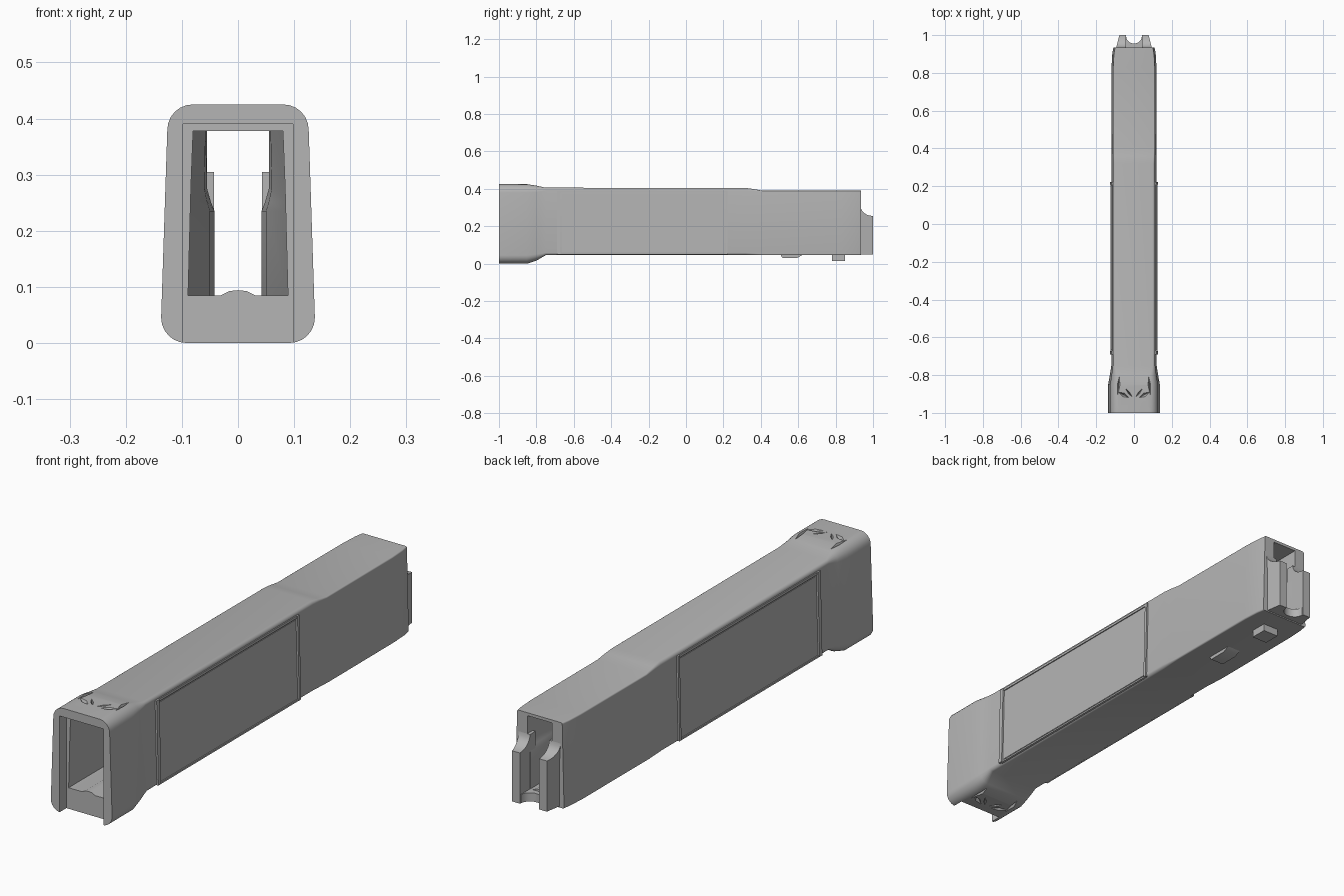
import bpy, bmesh, math

cube = bpy.data.objects.get("Cube")
if cube:
    bpy.data.objects.remove(cube, do_unlink=True)

grey = bpy.data.materials.new("plain grey")
grey.use_nodes = True
colour = (0.46, 0.46, 0.46, 1)
grey.diffuse_color = colour
grey.node_tree.nodes["Principled BSDF"].inputs["Base Color"].default_value = colour


def loft(name, rings):
    """Closed solid through rings with equal point counts."""
    bm = bmesh.new()
    loops = [[bm.verts.new(p) for p in ring] for ring in rings]
    n = len(loops[0])
    for a, b in zip(loops, loops[1:]):
        for i in range(n):
            j = (i + 1) % n
            bm.faces.new((a[i], a[j], b[j], b[i]))
    bm.faces.new(loops[0])
    bm.faces.new(loops[-1])
    bmesh.ops.recalc_face_normals(bm, faces=bm.faces)
    mesh = bpy.data.meshes.new(name)
    bm.to_mesh(mesh)
    bm.free()
    mesh.materials.append(grey)
    ob = bpy.data.objects.new(name, mesh)
    bpy.context.collection.objects.link(ob)
    return ob


def box(name, x0, x1, y0, y1, z0, z1):
    return loft(name, [[(x0, y, z0), (x1, y, z0), (x1, y, z1), (x0, y, z1)] for y in (y0, y1)])


def cut(target, cutter):
    bpy.context.view_layer.objects.active = target
    mod = target.modifiers.new("cut", 'BOOLEAN')
    mod.operation = 'DIFFERENCE'
    mod.solver = 'EXACT'
    mod.object = cutter
    bpy.ops.object.modifier_apply(modifier=mod.name)
    bpy.data.objects.remove(cutter, do_unlink=True)


def section(y, top, bottom, z0, z1, r):
    """Tapered rectangle with rounded corners."""
    pts = []
    corners = ((bottom, z0, 1, -1), (top, z1, 1, 1), (top, z1, -1, 1), (bottom, z0, -1, -1))
    for k, (w, z, sx, sz) in enumerate(corners):
        for i in range(7):
            a = math.radians(90 * (k - 1) + 15 * i)
            pts.append((sx * (w - r) + r * math.cos(a), y, z - sz * r + r * math.sin(a)))
    return pts


# Main shell: flared mouth, long body, stepped top, tapered rear
body = loft("main_shell", [section(*s) for s in (
    (-1.0, .126, .137, 0, .425, .045),
    (-.85, .126, .137, 0, .425, .045),
    (-.80, .119, .128, .016, .417, .035),
    (-.75, .112, .120, .045, .406, .014),
    (.32, .112, .120, .045, .405, .014),
    (.36, .112, .120, .045, .399, .010),
    (.41, .112, .120, .045, .39, .006),
    (.83, .111, .119, .045, .39, .006),
    (.90, .107, .115, .045, .39, .006),
    (.935, .101, .109, .045, .39, .006))])


# Hollow channel with a ridged floor, narrowing towards the rear
def channel(y, low, mid, high, top):
    half = [(.015, .0925), (.03, .085), (low, .085), (mid, .235),
            ((mid + high) / 2, .252), (high, .275), (top, .378)]
    return ([(0, y, .094)] + [(x, y, z) for x, z in half]
            + [(-x, y, z) for x, z in reversed(half)])


cut(body, loft("channel_cutter", [
    channel(-1.1, .089, .085, .084, .08), channel(.4, .089, .085, .084, .08),
    channel(.7, .05, .05, .06, .058), channel(.85, .042, .042, .055, .055),
    channel(1.1, .042, .042, .055, .055)]))
cut(body, box("mouth_slot_cutter", -.098, .098, -1.1, -.955, -.1, .39))


# Faceted blade cuts in the top and bottom of the mouth
def blade(start, end, width, z, depth):
    (x0, y0), (x1, y1) = start, end
    length = math.hypot(x1 - x0, y1 - y0)
    nx, ny = -(y1 - y0) / length * width, (x1 - x0) / length * width
    mx, my = x0 + .45 * (x1 - x0), y0 + .45 * (y1 - y0)
    rim = [(x0, y0), (mx + nx, my + ny), (x1, y1), (mx - nx, my - ny)]
    tip = [(mx + (x - mx) * .02, my + (y - my) * .02, z - depth) for x, y in rim]
    lift = math.copysign(.004, depth)
    return loft("blade_cutter", [[(x, y, z + lift) for x, y in rim], tip])


for z, depth in ((.425, .018), (0, -.018)):
    for s in (-1, 1):
        cut(body, blade((s * .006, -.92), (s * .05, -.865), .006, z, depth))
        cut(body, blade((s * .022, -.922), (s * .092, -.885), .012, z, depth))
        cut(body, blade((s * .088, -.92), (s * .074, -.77), .009, z, depth))


# Side panels with raised frames, following the slope of the wall
def plate(name, side, y0, y1, z0, z1, rise):
    def wall(z):
        return .120 - .008 * (z - .045) / .36
    return loft(name, [[(side * (wall(z0) - .006), y, z0), (side * (wall(z0) + rise), y, z0),
                        (side * (wall(z1) + rise), y, z1), (side * (wall(z1) - .006), y, z1)]
                       for y in (y0, y1)])


for side, label in ((1, "left"), (-1, "right")):
    plate(label + "_panel", side, -.665, .205, .06, .375, .002)
    plate(label + "_frame_front", side, -.69, -.672, .05, .39, .007)
    plate(label + "_frame_rear", side, .21, .222, .05, .39, .007)
    plate(label + "_frame_top", side, -.68, .215, .38, .39, .004)
    plate(label + "_frame_bottom", side, -.68, .215, .048, .055, .004)

    # Rear lip with a scooped top and chamfered outer edge
    arc = [(1 - .065 * math.sin(math.radians(a)), .305 - .05 * math.cos(math.radians(a)))
           for a in range(0, 91, 15)]
    outline = [(.9, .05), (1.0, .05)] + arc + [(.9, .305)]
    loft(label + "_rear_lip", [
        [(side * .043, y, z) for y, z in outline],
        [(side * (.094 - .25 * max(0, y - .935)), y, z) for y, z in outline]])

# Rear floor edge with a concave front
plan = [(-.05, .9), (-.05, .995)]
plan += [(-.042 * math.cos(math.radians(a)), .995 - .04 * math.sin(math.radians(a)))
         for a in range(0, 181, 20)]
plan += [(.05, .995), (.05, .9)]
loft("rear_floor_edge", [[(x, y, z) for x, y in plan] for z in (.05, .085)])

# Catches under the body
box("rear_catch", -.035, .035, .78, .85, .015, .05)
loft("front_catch", [[(x, .505, .05), (x, .515, .031), (x, .595, .031), (x, .63, .05)]
                     for x in (-.03, .03)])

# Smooth rounded surfaces, crisp edges
bpy.ops.object.select_all(action='DESELECT')
for ob in bpy.context.scene.objects:
    if ob.type == 'MESH':
        ob.select_set(True)
        bpy.context.view_layer.objects.active = ob
bpy.ops.object.shade_smooth_by_angle(angle=math.radians(30))
